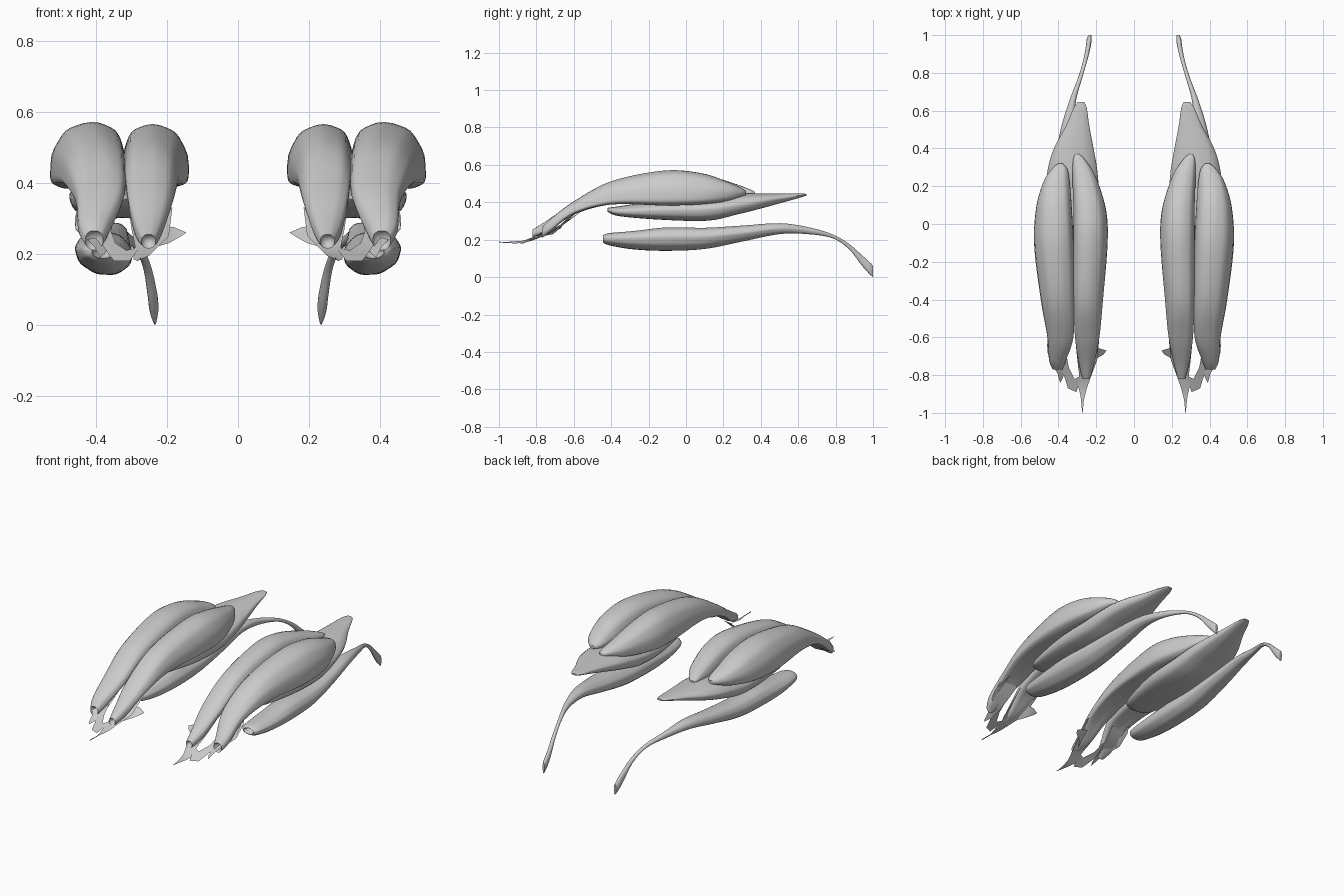
import bpy, bmesh, math

SEG, STEPS = 36, 6


def spline(rows):
    # Catmull-Rom interpolation of every column in a section table
    out = []
    for i in range(len(rows) - 1):
        a, b = rows[max(i - 1, 0)], rows[i]
        c, d = rows[i + 1], rows[min(i + 2, len(rows) - 1)]
        for s in range(STEPS):
            t = s / STEPS
            out.append([0.5 * (2 * q + (r - p) * t + (2 * p - 5 * q + 4 * r - w) * t * t
                               + (3 * q - p - 3 * r + w) * t ** 3)
                        for p, q, r, w in zip(a, b, c, d)])
    return out + [list(rows[-1])]


def finish(name, bm):
    # Turn a bmesh into a smooth object mirrored to the other side
    me = bpy.data.meshes.new(name)
    bm.to_mesh(me)
    bm.free()
    ob = bpy.data.objects.new(name, me)
    bpy.context.collection.objects.link(ob)
    bpy.ops.object.select_all(action='DESELECT')
    ob.select_set(True)
    bpy.context.view_layer.objects.active = ob
    bpy.ops.object.shade_smooth_by_angle(angle=math.radians(45))
    ob.modifiers.new("Mirror", 'MIRROR')
    return ob


def muscle(name, rows, power=2.0, scoop=0.0, flute=0.0):
    # Rows: y, centre x, centre z, half width, height above, depth below, lean, hollow below
    bm = bmesh.new()
    rings = []
    for y, cx, cz, w, up, down, lean, dip in spline(rows):
        ring = []
        for k in range(SEG):
            a = 2 * math.pi * k / SEG
            c, s = math.cos(a), math.sin(a)
            px = math.copysign(abs(c) ** (2 / power), c)
            pz = math.copysign(abs(s) ** (2 / power), s)
            f = 1 + flute * math.sin(a * 9 + y * 3)
            z = pz * (up if s > 0 else down) * f
            if s < 0:
                z += dip * (1 - px * px)
            ring.append(bm.verts.new((cx + w * px * f + lean * pz, y, cz + z)))
        rings.append(ring)
    for r, q in zip(rings, rings[1:]):
        for k in range(SEG):
            j = (k + 1) % SEG
            bm.faces.new((r[k], r[j], q[j], q[k]))
    # End caps, the front one optionally scooped inwards
    for ring, push in ((rings[0], scoop), (rings[-1], 0)):
        mid = bm.verts.new([sum(v.co[i] for v in ring) / SEG + (push if i == 1 else 0)
                            for i in range(3)])
        for k in range(SEG):
            bm.faces.new((ring[k], ring[(k + 1) % SEG], mid))
    bmesh.ops.recalc_face_normals(bm, faces=bm.faces)
    return finish(name, bm)


def sheet(name, pairs):
    # Torn tendon sheet: a strip of left and right edge points
    bm = bmesh.new()
    v = [(bm.verts.new(a), bm.verts.new(b)) for a, b in pairs]
    for (a, b), (c, d) in zip(v, v[1:]):
        bm.faces.new((a, b, d, c))
    return finish(name, bm)


# Outer upper head
muscle("outer_calf_head", [
    (-0.77, 0.405, 0.24, 0.025, 0.025, 0.03, 0, 0),
    (-0.72, 0.405, 0.275, 0.045, 0.04, 0.04, 0, 0.01),
    (-0.60, 0.390, 0.360, 0.068, 0.045, 0.04, -0.005, 0.02),
    (-0.40, 0.405, 0.425, 0.088, 0.087, 0.065, -0.01, 0.03),
    (-0.12, 0.425, 0.450, 0.102, 0.118, 0.105, -0.015, 0.04),
    (0.08, 0.425, 0.450, 0.094, 0.105, 0.09, -0.01, 0.03),
    (0.22, 0.410, 0.450, 0.070, 0.060, 0.055, 0, 0.01),
    (0.29, 0.395, 0.452, 0.042, 0.028, 0.025, 0, 0),
    (0.32, 0.390, 0.450, 0.012, 0.01, 0.01, 0, 0)], 2.3, 0.04, 0.012)

# Inner upper head
muscle("inner_calf_head", [
    (-0.82, 0.252, 0.235, 0.020, 0.02, 0.02, 0, 0),
    (-0.74, 0.252, 0.270, 0.040, 0.035, 0.04, 0, 0.01),
    (-0.60, 0.248, 0.355, 0.064, 0.045, 0.04, 0.005, 0.02),
    (-0.40, 0.242, 0.425, 0.077, 0.082, 0.065, 0.01, 0.03),
    (-0.10, 0.230, 0.450, 0.090, 0.112, 0.10, 0.012, 0.04),
    (0.08, 0.234, 0.450, 0.085, 0.100, 0.09, 0.01, 0.03),
    (0.25, 0.264, 0.445, 0.062, 0.058, 0.05, 0, 0.01),
    (0.34, 0.290, 0.450, 0.032, 0.020, 0.02, 0, 0),
    (0.37, 0.300, 0.447, 0.010, 0.008, 0.01, 0, 0)], 2.3, 0.04, 0.012)

# Deep leaf-shaped muscle beneath both heads
muscle("deep_calf_muscle", [
    (-0.42, 0.345, 0.360, 0.035, 0.01, 0.01, 0, 0),
    (-0.35, 0.340, 0.350, 0.090, 0.03, 0.035, 0, 0.01),
    (-0.10, 0.330, 0.355, 0.140, 0.06, 0.075, 0, 0.025),
    (0.12, 0.328, 0.360, 0.145, 0.07, 0.088, 0, 0.03),
    (0.28, 0.325, 0.385, 0.132, 0.06, 0.078, 0, 0.03),
    (0.40, 0.318, 0.405, 0.105, 0.042, 0.058, 0, 0.02),
    (0.52, 0.298, 0.425, 0.062, 0.022, 0.035, 0, 0.01),
    (0.61, 0.285, 0.437, 0.036, 0.010, 0.012, 0, 0),
    (0.645, 0.280, 0.440, 0.018, 0.005, 0.004, 0, 0)], 2.0, 0, 0.012)

# Lower muscle running into its long back tendon
muscle("lower_shin_muscle", [
    (-0.445, 0.380, 0.205, 0.032, 0.018, 0.018, 0, 0),
    (-0.41, 0.380, 0.205, 0.058, 0.030, 0.035, 0.004, 0),
    (-0.28, 0.380, 0.203, 0.075, 0.043, 0.055, 0.008, 0),
    (-0.10, 0.378, 0.205, 0.080, 0.060, 0.065, 0.01, 0),
    (0.10, 0.375, 0.210, 0.074, 0.053, 0.060, 0.01, 0),
    (0.30, 0.365, 0.232, 0.060, 0.043, 0.042, 0.008, 0),
    (0.50, 0.350, 0.260, 0.038, 0.028, 0.030, 0, 0),
    (0.65, 0.325, 0.250, 0.018, 0.018, 0.020, 0, 0),
    (0.78, 0.283, 0.219, 0.011, 0.011, 0.010, 0, 0),
    (0.87, 0.257, 0.165, 0.011, 0.014, 0.014, 0, 0),
    (0.94, 0.242, 0.090, 0.013, 0.028, 0.028, 0, 0),
    (0.98, 0.237, 0.052, 0.013, 0.030, 0.034, 0, 0),
    (1.0, 0.234, 0.040, 0.007, 0.022, 0.040, 0, 0)], 2.0, 0.12, 0.015)

# Torn front tendon of the outer head
sheet("outer_tendon", [
    ((0.345, -0.60, 0.33), (0.455, -0.62, 0.33)),
    ((0.360, -0.70, 0.25), (0.458, -0.68, 0.27)),
    ((0.365, -0.76, 0.22), (0.425, -0.76, 0.24)),
    ((0.375, -0.81, 0.20), (0.405, -0.79, 0.22)),
    ((0.390, -0.84, 0.19), (0.395, -0.83, 0.20))])

# Torn front tendon of the inner head, ending in a long point
sheet("inner_tendon", [
    ((0.185, -0.62, 0.33), (0.310, -0.62, 0.34)),
    ((0.195, -0.72, 0.25), (0.300, -0.72, 0.27)),
    ((0.225, -0.80, 0.22), (0.290, -0.80, 0.22)),
    ((0.250, -0.87, 0.195), (0.295, -0.86, 0.185)),
    ((0.265, -0.93, 0.19), (0.283, -0.91, 0.18)),
    ((0.272, -1.00, 0.185), (0.274, -1.00, 0.19))])

# Loose web between the two tendons
sheet("tendon_web", [
    ((0.275, -0.80, 0.22), (0.305, -0.89, 0.18)),
    ((0.315, -0.82, 0.21), (0.350, -0.87, 0.18)),
    ((0.345, -0.76, 0.23), (0.365, -0.82, 0.20)),
    ((0.360, -0.68, 0.27), (0.385, -0.76, 0.23))])

# Side flap on the inner edge
sheet("inner_flap", [
    ((0.215, -0.66, 0.28), (0.230, -0.76, 0.22)),
    ((0.180, -0.66, 0.275), (0.195, -0.71, 0.23)),
    ((0.145, -0.67, 0.26), (0.160, -0.69, 0.25))])

# Side flap on the outer edge
sheet("outer_flap", [
    ((0.435, -0.56, 0.35), (0.430, -0.72, 0.25)),
    ((0.455, -0.60, 0.32), (0.450, -0.69, 0.26)),
    ((0.460, -0.64, 0.30), (0.458, -0.67, 0.27))])
